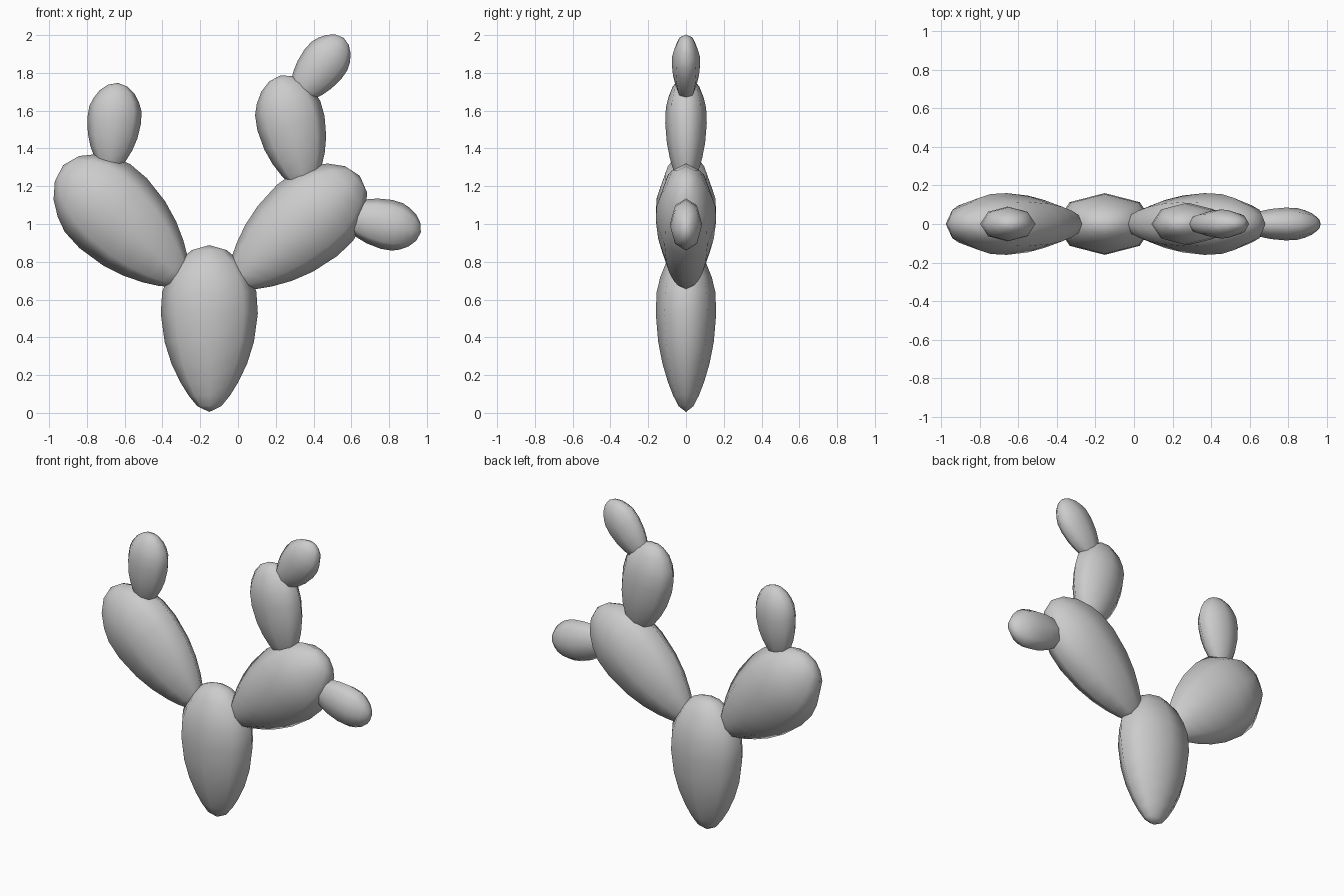
import bpy, bmesh, math
from mathutils import Vector

if "Cube" in bpy.data.objects:
    bpy.data.objects.remove(bpy.data.objects["Cube"])

SIDES = 8
# Egg profile shared by every pad: (fraction along the axis, fraction of full width)
PROFILE = [(0.035, 0.25), (0.10, 0.43), (0.18, 0.60), (0.29, 0.78), (0.42, 0.92),
           (0.59, 1.0), (0.72, 0.97), (0.81, 0.85), (0.90, 0.65), (0.97, 0.36)]


def pad(name, base, tip, half_width, half_depth):
    """Flattened egg-shaped pad running from base to tip in the xz plane."""
    a = Vector((base[0], 0, base[1]))
    b = Vector((tip[0], 0, tip[1]))
    axis = (b - a).normalized()
    side = Vector((axis.z, 0, -axis.x))
    bm = bmesh.new()
    rings = []
    for t, r in PROFILE:
        ring = []
        for i in range(SIDES):
            ang = 2 * math.pi * i / SIDES
            p = a.lerp(b, t) + side * (half_width * r * math.cos(ang))
            p.y = half_depth * r * math.sin(ang)
            ring.append(bm.verts.new(p))
        rings.append(ring)
    bottom, top = bm.verts.new(a), bm.verts.new(b)
    for i in range(SIDES):
        j = (i + 1) % SIDES
        for lo, hi in zip(rings, rings[1:]):
            bm.faces.new((lo[i], lo[j], hi[j], hi[i]))
        bm.faces.new((bottom, rings[0][j], rings[0][i]))
        bm.faces.new((top, rings[-1][i], rings[-1][j]))
    bmesh.ops.recalc_face_normals(bm, faces=bm.faces)
    for f in bm.faces:
        f.smooth = True
    mesh = bpy.data.meshes.new(name)
    bm.to_mesh(mesh)
    bm.free()
    obj = bpy.data.objects.new(name, mesh)
    bpy.context.collection.objects.link(obj)
    return obj


# Main trunk pad and its two large branches
pad("trunk_pad", (-0.152, 0.005), (-0.152, 0.888), 0.257, 0.16)
pad("left_large_pad", (-0.28, 0.69), (-0.925, 1.312), 0.257, 0.16)
pad("right_large_pad", (-0.035, 0.68), (0.645, 1.255), 0.247, 0.16)

# Smaller pads growing from the branches
pad("left_small_pad", (-0.685, 1.26), (-0.635, 1.747), 0.143, 0.09)
pad("right_middle_pad", (0.36, 1.17), (0.225, 1.787), 0.182, 0.11)
pad("top_small_pad", (0.29, 1.645), (0.56, 1.985), 0.125, 0.075)
pad("right_small_pad", (0.525, 1.06), (0.968, 0.955), 0.133, 0.085)
